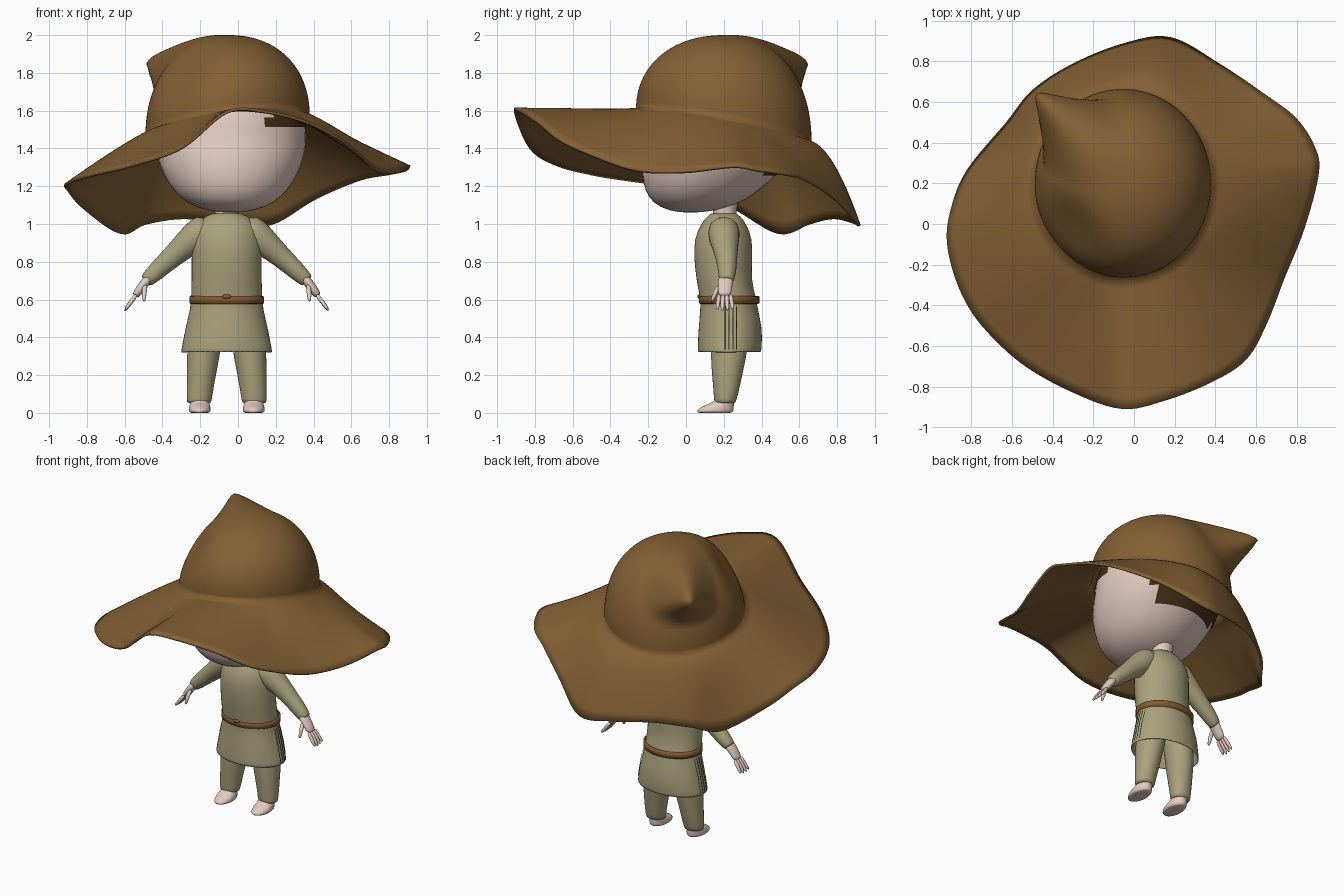
import bpy
import bmesh
from math import sin, cos, pi, atan2, exp
from mathutils import Vector

default_cube = bpy.data.objects.get("Cube")
if default_cube:
    bpy.data.objects.remove(default_cube, do_unlink=True)

CX = -0.06  # body symmetry plane


def material(name, rgb):
    mat = bpy.data.materials.new(name)
    mat.use_nodes = True
    color = (*rgb, 1)
    mat.diffuse_color = color
    node = mat.node_tree.nodes["Principled BSDF"]
    node.inputs["Base Color"].default_value = color
    node.inputs["Roughness"].default_value = 0.8
    return mat


felt = material("hat brown", (0.228, 0.118, 0.035))
cloth = material("olive cloth", (0.4, 0.365, 0.205))
skin = material("pale skin", (0.76, 0.6, 0.53))
leather = material("belt leather", (0.22, 0.1, 0.031))
hair = material("dark hair", (0.06, 0.03, 0.008))
crease = material("dark crease", (0.05, 0.045, 0.025))


def finish(name, bm, mat, subdivide=0, thickness=0):
    mesh = bpy.data.meshes.new(name)
    bm.to_mesh(mesh)
    bm.free()
    mesh.materials.append(mat)
    for poly in mesh.polygons:
        poly.use_smooth = True
    obj = bpy.data.objects.new(name, mesh)
    bpy.context.collection.objects.link(obj)
    if thickness:
        solid = obj.modifiers.new("thickness", "SOLIDIFY")
        solid.thickness = thickness
        solid.offset = -1
    if subdivide:
        obj.modifiers.new("smooth", "SUBSURF").levels = subdivide
        obj.modifiers["smooth"].render_levels = subdivide
    return obj


def skin_rings(rings, cap_start=False, cap_end=False):
    """Bridge closed rings of points into one mesh."""
    bm = bmesh.new()
    rows = [[bm.verts.new(p) for p in ring] for ring in rings]
    count = len(rows[0])
    for low, high in zip(rows, rows[1:]):
        for j in range(count):
            k = (j + 1) % count
            bm.faces.new((low[j], low[k], high[k], high[j]))
    if cap_start:
        bm.faces.new(rows[0][::-1])
    if cap_end:
        bm.faces.new(rows[-1])
    return bm


def oval(x, y, z, rx, ry, count=24):
    angles = [2 * pi * j / count for j in range(count)]
    return [Vector((x + rx * cos(a), y + ry * sin(a), z)) for a in angles]


def tube(name, path, mat, count=12, width=1.0):
    """Tube along (point, radius) pairs, widened along y by a factor."""
    rings = []
    points = [Vector(p) for p, r in path]
    for i, (p, r) in enumerate(path):
        along = points[min(i + 1, len(points) - 1)] - points[max(i - 1, 0)]
        u = Vector((0, 1, 0)).cross(along).normalized()
        v = along.normalized().cross(u)
        rings.append([points[i] + u * r * cos(2 * pi * j / count)
                      + v * r * width * sin(2 * pi * j / count) for j in range(count)])
    return finish(name, skin_rings(rings, True, True), mat, 1)


# Hat: wavy brim outline, counterclockwise from the left side
brim_edge = [Vector(p) for p in (
    (.91, .25, 1.31), (.89, .38, 1.29), (.8, .52, 1.27), (.65, .635, 1.24),
    (.42, .79, 1.14), (.18, .92, 1.0), (-.05, .89, 1.01), (-.3, .79, 1.03),
    (-.5, .66, 1.0), (-.63, .5, .95), (-.82, .27, 1.08), (-.9, .08, 1.17),
    (-.92, -.1, 1.21), (-.86, -.32, 1.24), (-.75, -.5, 1.27),
    (-.55, -.69, 1.32), (-.3, -.83, 1.41), (-.06, -.91, 1.6), (.15, -.87, 1.6),
    (.38, -.78, 1.54), (.55, -.67, 1.45), (.65, -.5, 1.37), (.74, -.27, 1.29),
    (.84, -.02, 1.28))]


def smooth_loop(points, steps):
    result = []
    n = len(points)
    for i in range(n):
        a, b, c, d = (points[(i + k) % n] for k in (-1, 0, 1, 2))
        for s in range(steps):
            t = s / steps
            result.append(b + (c - a) * (t / 2) + (a * 2 - b * 5 + c * 4 - d) * (t * t / 2)
                          + (b * 3 - a - c * 3 + d) * (t ** 3 / 2))
    return result


edge = smooth_loop(brim_edge, 6)
hat_center = Vector((-0.055, 0.2, 1.58))
tip_axis = Vector((-0.435, 0.45, 0.28)).normalized()
tip_side = Vector((0, 0, 1)).cross(tip_axis).normalized()
tip_up = tip_axis.cross(tip_side)
dent_axis = Vector((-1, -0.9, 0.9)).normalized()
rx, ry, top = 0.435, 0.465, 2.0
base = []
for p in edge:
    a = atan2((p.y - hat_center.y) / ry, (p.x - hat_center.x) / rx)
    base.append(Vector((hat_center.x + rx * cos(a), hat_center.y + ry * sin(a),
                        1.515 - 0.09 * sin(a) + 0.05 * cos(a))))


def bend_crown(p):
    """Pull the crown into a drooping point and dent the shoulder beside it."""
    ray = (p - hat_center).normalized()
    rise = ray.dot(tip_up) * (0.62 if ray.dot(tip_up) > 0 else 1.7)
    spread = ray.dot(tip_side) * 1.05
    away = (rise ** 2 + spread ** 2 + 0.004) ** 0.5
    if ray.dot(tip_axis) < 0:
        away = 1
    pull = 0.3 * max(0, 1 - away / 0.6) ** 1.6
    dent = 0.06 * exp(-(ray.angle(dent_axis) / 0.45) ** 2)
    return p + tip_axis * pull - dent_axis * dent


hat_rings = []
BRIM_STEPS, CROWN_STEPS = 12, 30
for i in range(BRIM_STEPS):
    t = 1 - i / BRIM_STEPS
    ring = []
    for inner, outer in zip(base, edge):
        p = inner.lerp(outer, t)
        droop = inner.z - outer.z
        p.z = inner.z - droop * t ** (1 + 4 * max(0, droop - 0.25))
        ring.append(p)
    hat_rings.append(ring)
for i in range(CROWN_STEPS):
    lift = pi / 2 * i / CROWN_STEPS
    shrink, height = cos(lift) ** 0.9, sin(lift) ** 0.92
    hat_rings.append([bend_crown(Vector((
        hat_center.x + (b.x - hat_center.x) * shrink,
        hat_center.y + (b.y - hat_center.y) * shrink,
        b.z + (top - b.z) * height))) for b in base])
finish("floppy_hat", skin_rings(hat_rings, cap_end=True), felt, thickness=0.015)


# Head, with hair at the back and a lock at the left temple
def head_shape(scale):
    bm = bmesh.new()
    bmesh.ops.create_uvsphere(bm, u_segments=40, v_segments=24, radius=1)
    for v in bm.verts:
        x, y, z = v.co
        # Fuller jaw, leaning forward; deeper back of the skull
        jaw = max(0, -z)
        full = 1 + 0.22 * jaw ** 4
        depth = 0.43 if y > 0 else 0.37
        v.co = (-0.04 + 0.4 * x * full * scale,
                0.17 + depth * y * full * scale - 0.15 * jaw, 1.46 + 0.4 * z * scale)
    return bm


finish("head", head_shape(1), skin)
hair_cap = head_shape(1.015)
hidden = []
for face in hair_cap.faces:
    c = face.calc_center_median()
    back = c.z + 0.6 * c.y > 1.51 and c.y > c.x + 0.24 and c.y > 0.2
    temple = c.x > 0.16 and c.y < 0.2 and c.z + 0.2 * c.x > 1.57
    if not (back or temple):
        hidden.append(face)
bmesh.ops.delete(hair_cap, geom=hidden, context="FACES")
finish("hair", hair_cap, hair)
neck = [oval(CX, 0.205, z, r, r) for z, r in ((1.0, .065), (1.07, .06), (1.16, .08))]
finish("neck", skin_rings(neck), skin, 1)

# Tunic: height, depth centre, half width, half depth
tunic_profile = ((.32, .23, .245, .17), (.36, .232, .237, .171), (.45, .235, .22, .17),
                 (.55, .228, .195, .153), (.6, .225, .19, .15), (.7, .2, .187, .146),
                 (.82, .197, .187, .156), (.92, .197, .187, .156), (1.0, .2, .165, .122),
                 (1.045, .2, .11, .085), (1.06, .2, .06, .06))
tunic = [oval(CX, y, z, w, d) for z, y, w, d in tunic_profile]
finish("tunic", skin_rings(tunic), cloth, 1, thickness=0.008)

# Belt with a small knot
belt_profile = ((.576, .186), (.58, .198), (.616, .198), (.62, .186))
belt = [oval(CX, 0.228, z, w, w - 0.038, 40) for z, w in belt_profile]
finish("belt", skin_rings(belt), leather)
knot = bmesh.new()
bmesh.ops.create_uvsphere(knot, u_segments=12, v_segments=8, radius=1)
bmesh.ops.scale(knot, vec=(0.025, 0.01, 0.012), verts=knot.verts)
bmesh.ops.translate(knot, vec=(CX, 0.07, 0.616), verts=knot.verts)
finish("belt_knot", knot, leather)

for side, label in ((1, "left"), (-1, "right")):
    def at(dx, y, z):
        return (CX + side * dx, y, z)

    # Skirt creases: narrow strips along the side of the tunic
    strips = bmesh.new()
    for y in (0.208, 0.228, 0.248, 0.268):
        rows = []
        for z, yc, w, d in tunic_profile[:4]:
            reach = w * (1 - ((y - yc) / d) ** 2) ** 0.5 + 0.002
            rows.append([strips.verts.new(at(reach, y + s, z + 0.015)) for s in (-.003, .003)])
        for low, high in zip(rows, rows[1:]):
            quad = (low[0], low[1], high[1], high[0])
            strips.faces.new(quad[::side])
    finish(label + "_skirt_creases", strips, crease)

    # Trouser leg: height, offset, depth centre, half width, half depth
    leg = [oval(CX + side * dx, y, z, w, d) for z, dx, y, w, d in (
        (.05, .146, .207, .064, .056), (.06, .146, .207, .066, .058),
        (.14, .14, .215, .072, .072), (.24, .13, .22, .082, .086),
        (.34, .12, .23, .09, .1), (.48, .1, .23, .09, .1))]
    finish(label + "_trouser_leg", skin_rings(leg, True), cloth, 1)

    # Bare foot
    foot = [oval(CX + side * 0.143, y, z, w, d) for z, y, w, d in (
        (0, .153, .035, .07), (0, .153, .054, .093), (.015, .155, .06, .099),
        (.035, .168, .056, .085), (.055, .2, .05, .056), (.08, .205, .045, .045))]
    finish(label + "_foot", skin_rings(foot, True), skin, 1)

    # Sleeve
    tube(label + "_sleeve", (
        (at(.08, .2, 1.0), .07), (at(.14, .2, .955), .09), (at(.21, .205, .895), .074),
        (at(.29, .215, .825), .058), (at(.37, .218, .752), .05),
        (at(.425, .215, .7), .04), (at(.428, .215, .697), .03)), cloth, 16)

    # Hand: palm, four fingers and a thumb
    tube(label + "_palm", (
        (at(.405, .212, .72), .028), (at(.435, .208, .688), .026),
        (at(.465, .205, .645), .024), (at(.487, .205, .615), .02)), skin, 12, 1.6)
    for i in range(4):
        y = 0.176 + i * 0.02
        spread = (i - 1.5) * 0.008
        length = 1 - 0.1 * abs(i - 1.3)
        tube(f"{label}_finger_{i + 1}", (
            (at(.475, y, .63), .013), (at(.508, y + spread / 2, .585), .013),
            (at(.515 + .028 * length, y + spread, .6 - .065 * length), .009)), skin, 8)
    tube(label + "_thumb", (
        (at(.43, .185, .68), .016), (at(.437, .155, .64), .014),
        (at(.438, .135, .585), .01)), skin, 8)
